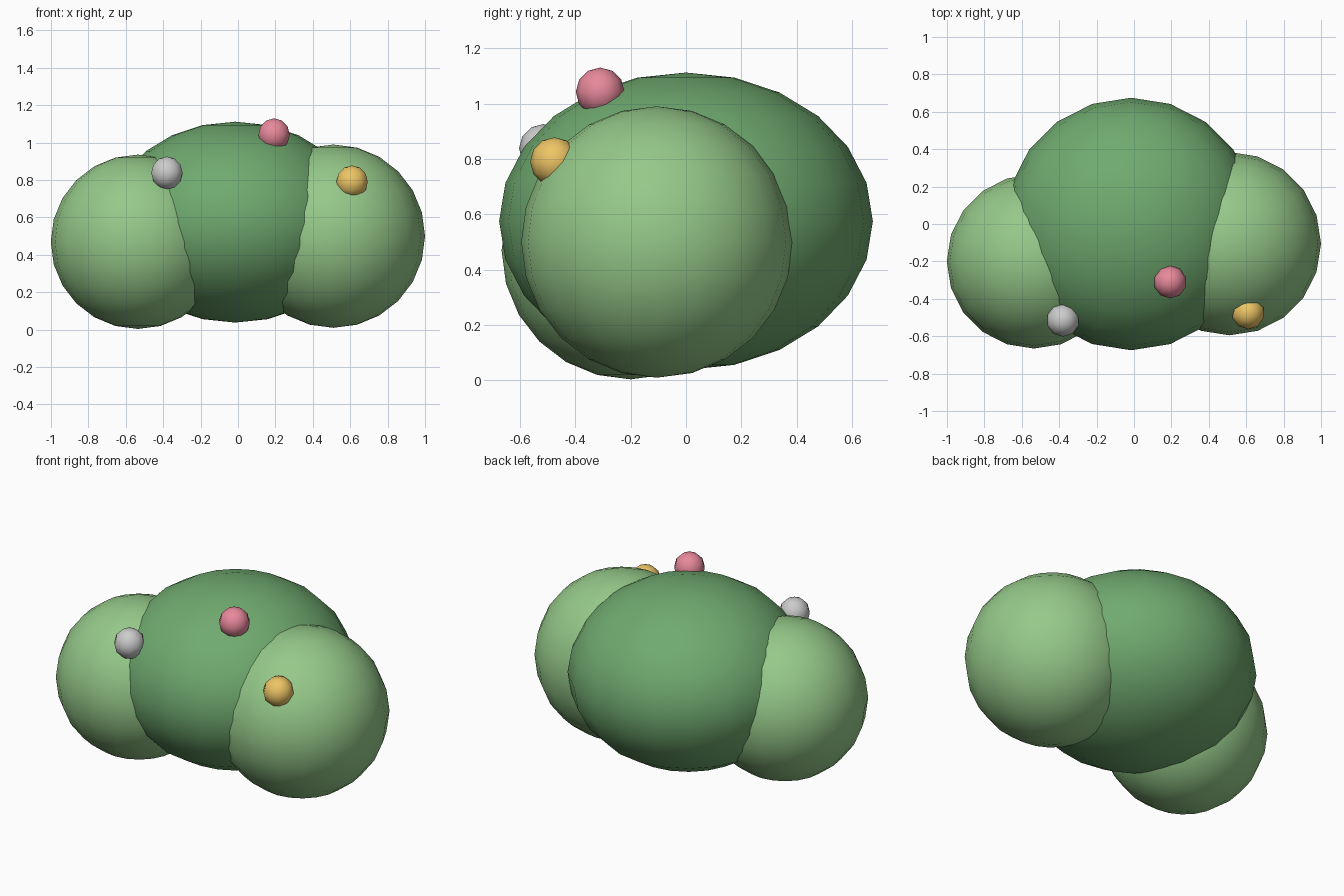
import bpy

if "Cube" in bpy.data.objects:
    bpy.data.objects.remove(bpy.data.objects["Cube"])


def material(name, rgb):
    m = bpy.data.materials.new(name)
    m.diffuse_color = (*rgb, 1)
    m.use_nodes = True
    m.node_tree.nodes["Principled BSDF"].inputs["Base Color"].default_value = m.diffuse_color
    return m


def ball(name, loc, radii, segments, rings, mat=None):
    bpy.ops.mesh.primitive_uv_sphere_add(segments=segments, ring_count=rings, radius=1, location=loc)
    ob = bpy.context.object
    ob.name = name
    ob.scale = radii
    bpy.ops.object.transform_apply(location=False, rotation=False, scale=True)
    bpy.ops.object.shade_smooth()
    if mat:
        ob.data.materials.append(mat)
    return ob


dark = material("dark_leaf", (0.16, 0.40, 0.16))
light = material("light_leaf", (0.30, 0.58, 0.25))
pink = material("pink", (0.80, 0.25, 0.33))
yellow = material("yellow", (0.85, 0.56, 0.13))

# Foliage clumps
ball("foliage_centre", (-0.015, 0, 0.575), (0.675, 0.675, 0.537), 20, 12, dark)
ball("foliage_left", (-0.535, -0.2, 0.47), (0.466,) * 3, 20, 12, light)
ball("foliage_right", (0.51, -0.105, 0.5), (0.49,) * 3, 20, 12, light)

# Blossoms half sunk in the foliage
for name, loc, mat in (
    ("blossom_pink", (0.193, -0.31, 1.042), pink),
    ("blossom_yellow", (0.61, -0.475, 0.79), yellow),
    ("blossom_grey", (-0.38, -0.515, 0.838), None),
):
    ball(name, loc, (0.088,) * 3, 10, 6, mat)
